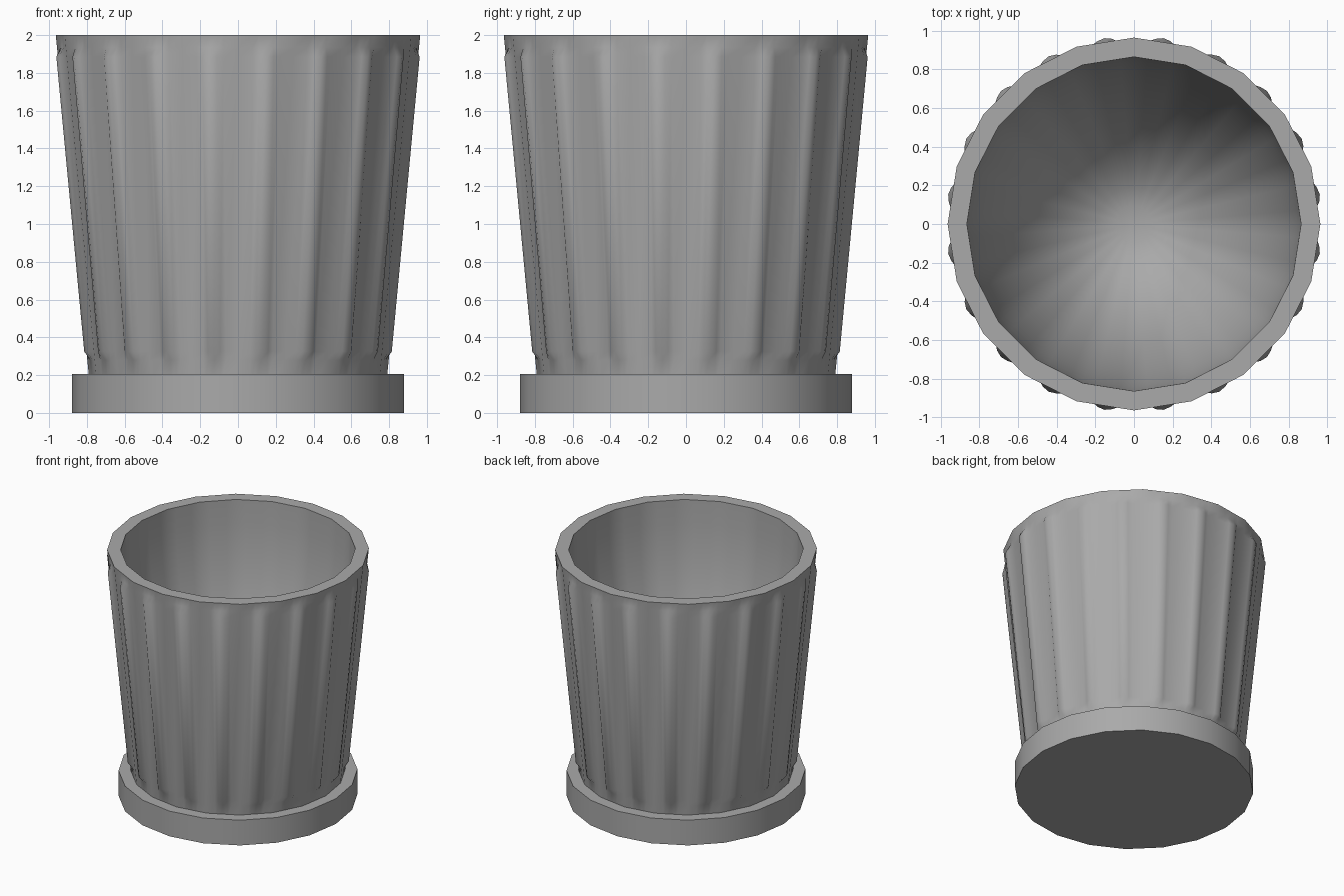
import bpy, bmesh
from math import sin, cos, pi, radians, sqrt

cube = bpy.data.objects.get("Cube")
if cube:
    bpy.data.objects.remove(cube, do_unlink=True)

SIDES = 20
# Across one flat: (fraction of the flat, share of the rib's height)
RIB = [(0, 0), (0.26, 0), (0.37, 0.7), (0.5, 1), (0.63, 0.7), (0.74, 0)]
RIB_HEIGHT = 0.032

clay = bpy.data.materials.new("grey_clay")
clay.use_nodes = True
clay.diffuse_color = (0.4, 0.4, 0.4, 1)
clay.node_tree.nodes["Principled BSDF"].inputs["Base Color"].default_value = (0.4, 0.4, 0.4, 1)


def ring(bm, radius, z, bulge=0.0, steps=RIB):
    """Loop of vertices round a 20-sided polygon, raised into ribs by bulge."""
    verts = []
    for i in range(SIDES):
        a, b = 2 * pi * i / SIDES, 2 * pi * (i + 1) / SIDES
        mid = (a + b) / 2
        for f, rise in steps:
            x = radius * (cos(a) * (1 - f) + cos(b) * f) + bulge * rise * cos(mid)
            y = radius * (sin(a) * (1 - f) + sin(b) * f) + bulge * rise * sin(mid)
            verts.append(bm.verts.new((x, y, z)))
    return verts


def loft(bm, rings):
    """Skin consecutive rings and cap both ends."""
    for low, high in zip(rings, rings[1:]):
        n = len(low)
        for i in range(n):
            j = (i + 1) % n
            bm.faces.new((low[i], low[j], high[j], high[i]))
    bm.faces.new(rings[0][::-1])
    bm.faces.new(rings[-1])


def finish(bm, name):
    bmesh.ops.recalc_face_normals(bm, faces=bm.faces)
    mesh = bpy.data.meshes.new(name)
    bm.to_mesh(mesh)
    bm.free()
    mesh.materials.append(clay)
    obj = bpy.data.objects.new(name, mesh)
    bpy.context.collection.objects.link(obj)
    bpy.ops.object.select_all(action="DESELECT")
    obj.select_set(True)
    bpy.context.view_layer.objects.active = obj
    bpy.ops.object.shade_smooth_by_angle(angle=radians(50))


# Pot: tapered ribbed wall, flat rim and deep rounded hollow
bm = bmesh.new()
rings = []
for z, bulge in [(0.15, 0), (0.28, 0), (0.325, 1), (1.885, 1), (1.935, 0), (2, 0)]:
    rings.append(ring(bm, 0.79 + 0.097 * (z - 0.2), z, bulge * RIB_HEIGHT))
BOWL_STEPS = 14
for k in range(BOWL_STEPS):
    t = 0.5 * pi * k / BOWL_STEPS
    rings.append(ring(bm, 0.865 * cos(t), 2 - 1.72 * sin(t)))
loft(bm, rings)
finish(bm, "ribbed_pot")

# Saucer: shallow disc under the pot
bm = bmesh.new()
loft(bm, [ring(bm, 0.88, z, steps=[(0, 0)]) for z in (0, 0.205)])
finish(bm, "saucer")
